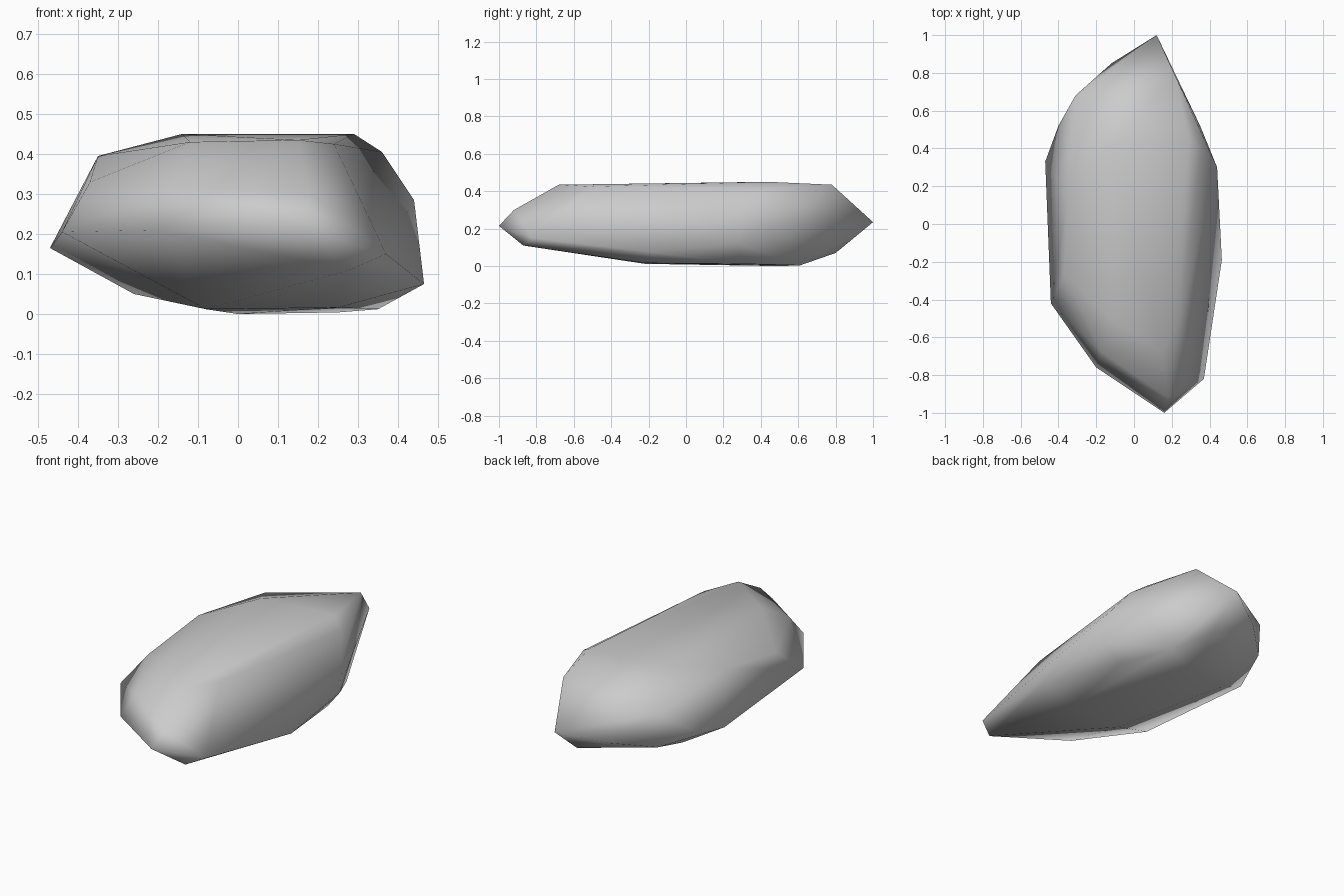
import bpy, bmesh, math

if "Cube" in bpy.data.objects:
    bpy.data.objects.remove(bpy.data.objects["Cube"])

# Corner points of the boulder, grouped by level
waist = [(.16, -1, .215), (-.20, -.76, .21), (-.44, -.42, .205), (-.47, .33, .165),
         (-.40, .52, .20), (-.30, .68, .14), (-.12, .85, .18), (.12, 1, .235),
         (.35, .52, .22), (.44, .30, .285), (.44, .28, .12), (.465, -.19, .075),
         (.37, -.82, .15), (.28, -.87, .11)]
crown = [(.18, -.92, .30), (.15, -.68, .435), (-.12, -.50, .43), (-.17, -.68, .32),
         (-.37, -.27, .33), (-.35, .15, .395), (-.31, .68, .33), (-.14, .40, .45),
         (.29, .45, .45), (.24, -.50, .425), (.36, .40, .405), (.22, .78, .435)]
base = [(.35, .30, .012), (.25, .61, .004), (.0, .50, 0), (-.08, -.22, .012),
        (.25, -.22, .016), (-.26, .40, .05), (.12, .80, .07)]

# Faceted boulder: shrink-wrap the corners
bm = bmesh.new()
for p in waist + crown + base:
    bm.verts.new(p)
bmesh.ops.convex_hull(bm, input=bm.verts)
loose = [v for v in bm.verts if not v.link_faces]
bmesh.ops.delete(bm, geom=loose, context='VERTS')
bmesh.ops.recalc_face_normals(bm, faces=bm.faces)
mesh = bpy.data.meshes.new("boulder")
bm.to_mesh(mesh)
bm.free()
boulder = bpy.data.objects.new("boulder", mesh)
bpy.context.collection.objects.link(boulder)

# Soft shading, keeping only the hardest ridges crisp
bpy.context.view_layer.objects.active = boulder
boulder.select_set(True)
bpy.ops.object.shade_smooth_by_angle(angle=math.radians(100))
